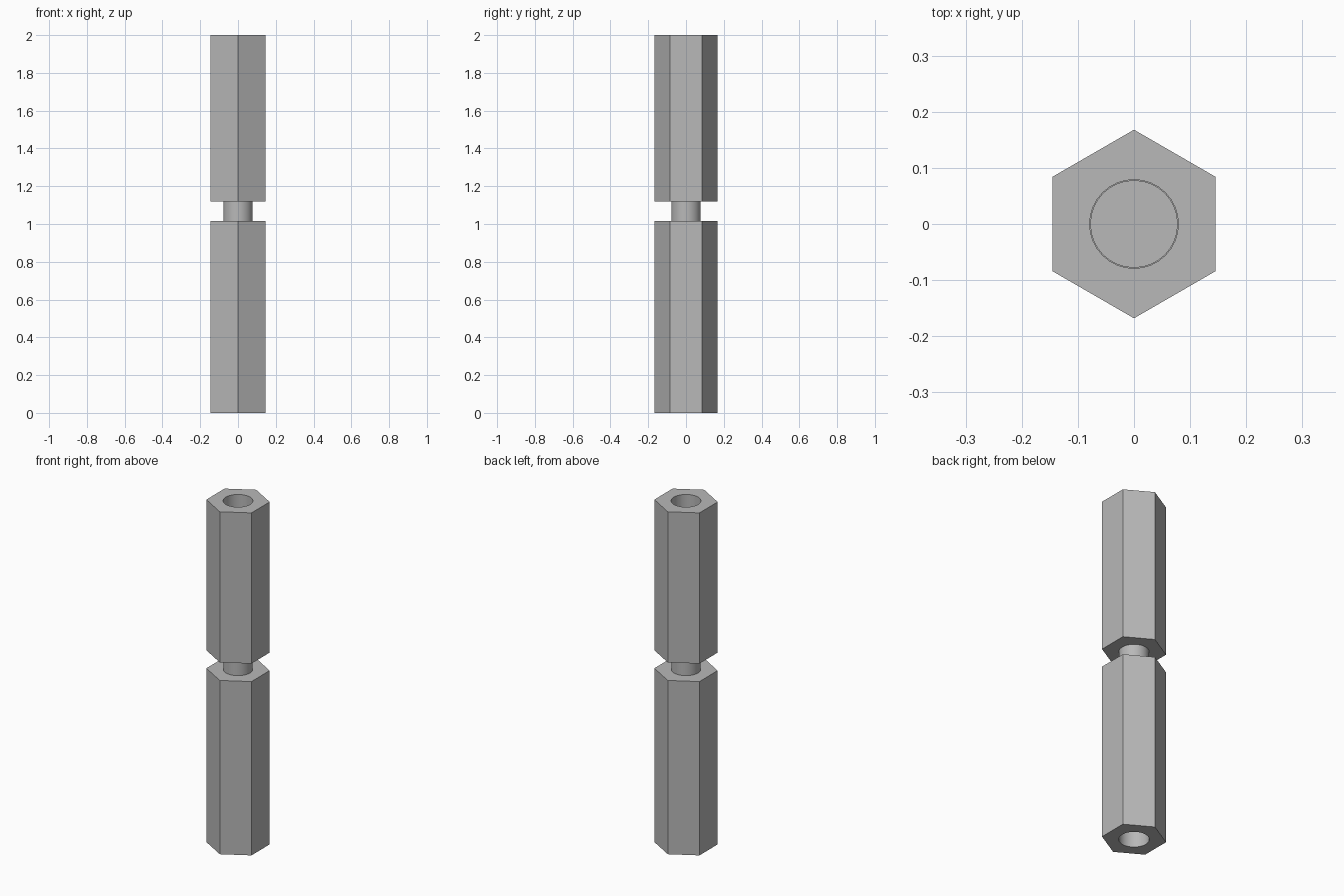
import bpy
import math

HEX_R = 0.168      # hexagon corner radius
BORE_R = 0.079     # threaded hole radius
STUD_R = 0.078     # stud radius
LOWER_TOP, UPPER_BOTTOM, TOP = 1.015, 1.12, 2.0
STUD_TOP = 1.33
BORE_DEPTH = 0.5

default = bpy.data.objects.get("Cube")
if default:
    bpy.data.objects.remove(default, do_unlink=True)

metal = bpy.data.materials.new("grey metal")
metal.use_nodes = True
grey = (0.48, 0.48, 0.48, 1)
metal.diffuse_color = grey
metal.node_tree.nodes["Principled BSDF"].inputs["Base Color"].default_value = grey


def prism(name, sides, radius, bottom, top):
    """Upright prism or cylinder spanning bottom to top."""
    bpy.ops.mesh.primitive_cylinder_add(
        vertices=sides, radius=radius, depth=top - bottom,
        location=(0, 0, (bottom + top) / 2))
    obj = bpy.context.object
    obj.name = name
    obj.data.materials.append(metal)
    return obj


def activate(obj):
    bpy.ops.object.select_all(action='DESELECT')
    obj.select_set(True)
    bpy.context.view_layer.objects.active = obj


def finish(obj):
    activate(obj)
    bpy.ops.object.shade_smooth_by_angle(angle=math.radians(30))


def hex_sleeve(name, bottom, top, bore_bottom, bore_top):
    """Hexagonal body with a round hole cut along its axis."""
    body = prism(name, 6, HEX_R, bottom, top)
    cutter = prism("bore_cutter", 32, BORE_R, bore_bottom, bore_top)
    cutter.hide_render = True
    cut = body.modifiers.new("bore", 'BOOLEAN')
    cut.operation = 'DIFFERENCE'
    cut.solver = 'EXACT'
    cut.object = cutter
    activate(body)
    bpy.ops.object.modifier_apply(modifier=cut.name)
    bpy.data.objects.remove(cutter, do_unlink=True)
    finish(body)


# Lower standoff with a blind hole from below
hex_sleeve("lower_hex_body", 0, LOWER_TOP, -0.1, BORE_DEPTH)
# Stud that joins the two bodies
finish(prism("connecting_stud", 32, STUD_R, LOWER_TOP, STUD_TOP))
# Upper standoff, bored right through
hex_sleeve("upper_hex_body", UPPER_BOTTOM, TOP, UPPER_BOTTOM - 0.1, TOP + 0.1)
